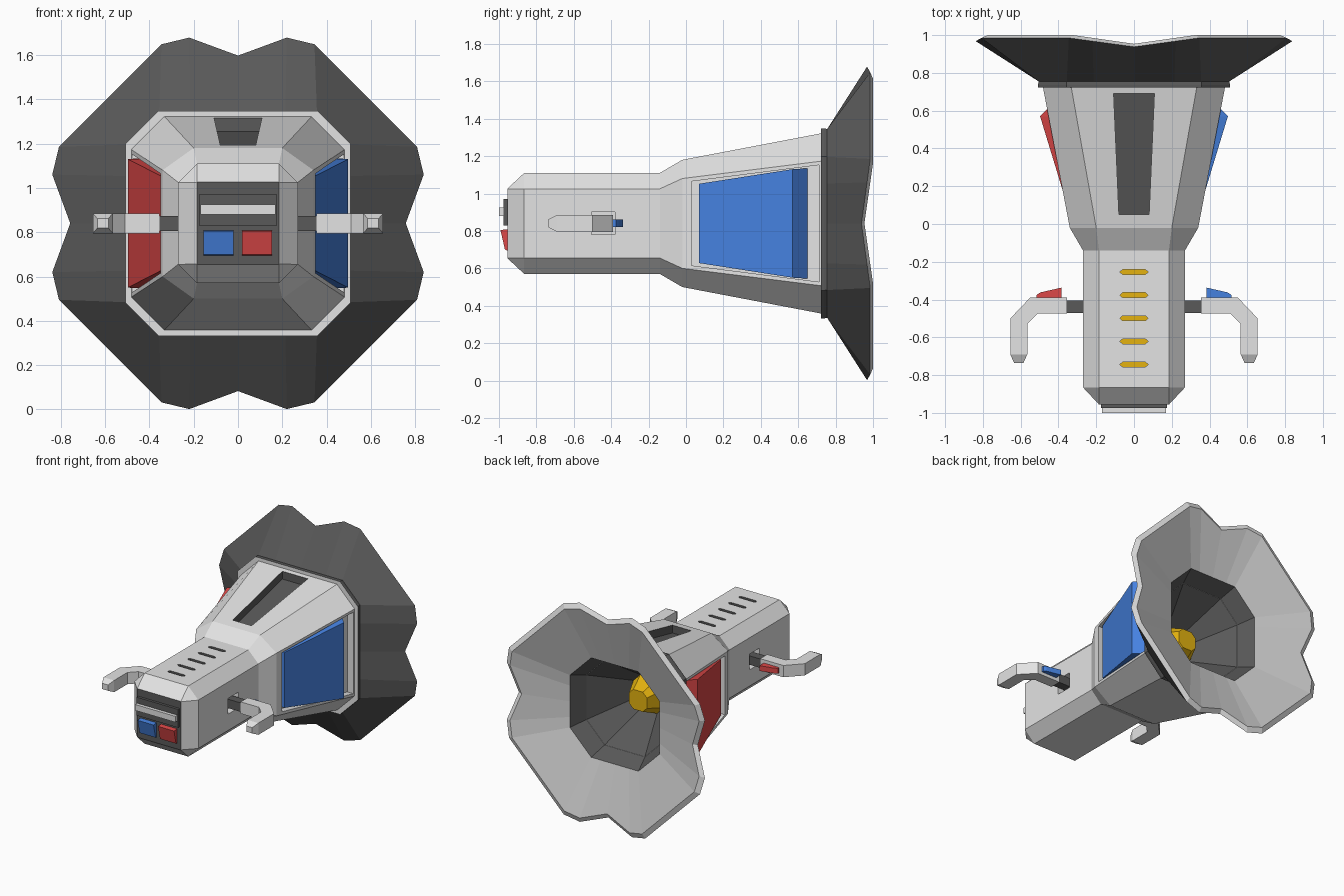
import bpy, bmesh

if "Cube" in bpy.data.objects:
    bpy.data.objects.remove(bpy.data.objects["Cube"])

CZ = 0.84  # height of the long axis


def mat(name, rgb):
    m = bpy.data.materials.new(name)
    m.diffuse_color = (*rgb, 1)
    m.use_nodes = True
    m.node_tree.nodes["Principled BSDF"].inputs["Base Color"].default_value = m.diffuse_color
    return m


LIGHT = mat("light_grey", (0.77, 0.77, 0.77))
MID = mat("mid_grey", (0.62, 0.62, 0.62))
DARK = mat("dark_grey", (0.10, 0.10, 0.10))
BLUE = mat("blue", (0.06, 0.22, 0.74))
RED = mat("red", (0.72, 0.065, 0.065))
YELLOW = mat("yellow", (0.78, 0.45, 0.005))


def loft(name, rings, mats, bands=None, caps=(0, 0), closed=False):
    """Skin a list of equal-length point rings; bands/caps give material indices."""
    bm = bmesh.new()
    vs = [[bm.verts.new(p) for p in r] for r in rings]
    n = len(rings[0])
    last = len(rings) if closed else len(rings) - 1
    for i in range(last):
        a, b = vs[i], vs[(i + 1) % len(rings)]
        for j in range(n):
            k = (j + 1) % n
            f = bm.faces.new((a[j], a[k], b[k], b[j]))
            f.material_index = bands[i] if bands else 0
    if not closed:
        for ring, c in ((vs[0], caps[0]), (vs[-1], caps[1])):
            bm.faces.new(ring).material_index = c
    bmesh.ops.recalc_face_normals(bm, faces=bm.faces)
    me = bpy.data.meshes.new(name)
    bm.to_mesh(me)
    bm.free()
    for m in mats:
        me.materials.append(m)
    ob = bpy.data.objects.new(name, me)
    bpy.context.collection.objects.link(ob)
    return ob


def rect(y, x0, x1, z0, z1):
    return [(x0, y, z0), (x1, y, z0), (x1, y, z1), (x0, y, z1)]


def box(name, x, y, z, m):
    return loft(name, [rect(y[0], *x, *z), rect(y[1], *x, *z)], [m])


def octagon(y, w, cx, cz=None):
    """Chamfered square: half size w, flats of half length cx (top) and cz (side)."""
    cz = cx if cz is None else cz
    q = [(cx, w), (w, cz), (w, -cz), (cx, -w)]
    q += [(-a, -b) for a, b in q]
    return [(a, y, CZ + b) for a, b in q]


def ring20(y, quad):
    """Repeat five quadrant points four times round the axis; y is one value or five."""
    ys = y if isinstance(y, (list, tuple)) else [y] * 5
    pts = []
    for r in range(4):
        for (a, b), yy in zip(quad, ys):
            for _ in range(r):
                a, b = b, -a
            pts.append((a, yy, CZ + b))
    return pts


def oct_quad(w, c):
    return [(0, w), (0.6 * c, w), (c, w), (w, c), (w, 0.6 * c)]


def cut(target, cutter):
    md = target.modifiers.new("cut", 'BOOLEAN')
    md.operation = 'DIFFERENCE'
    md.solver = 'EXACT'
    md.material_mode = 'TRANSFER'
    md.object = cutter
    bpy.context.view_layer.objects.active = target
    bpy.ops.object.modifier_apply(modifier=md.name)
    bpy.data.objects.remove(cutter)


# Main body: grip, flared housing, inner cavity and yellow core
body = loft("body", [
    octagon(-0.955, 0.186, 0.184),
    octagon(-0.865, 0.27, 0.185),
    octagon(-0.14, 0.27, 0.185),
    octagon(-0.02, 0.34, 0.20, 0.24),
    octagon(0.74, 0.485, 0.335),
    octagon(0.74, 0.323, 0.17),
    octagon(0.45, 0.13, 0.07),
    octagon(0.58, 0.075, 0.04),
], [LIGHT, DARK, YELLOW], bands=[0, 0, 0, 0, 0, 1, 2], caps=(1, 2))


# Long dark recess on top of the housing
def top_z(y):
    return CZ + 0.34 + (y + 0.02) * 0.145 / 0.76


cut(body, loft("recess_cutter", [
    rect(y, -w, w, top_z(y) - 0.06, top_z(y) + 0.05)
    for y, w in ((0.05, 0.08), (0.69, 0.108))], [DARK]))

# Vent slots with yellow floors
for i in range(5):
    y = -0.254 - 0.1225 * i
    hexa = [(-0.075, 0), (-0.06, 0.013), (0.06, 0.013),
            (0.075, 0), (0.06, -0.013), (-0.06, -0.013)]
    cut(body, loft("vent_cutter", [[(a, y + b, z) for a, b in hexa] for z in (1.06, 1.15)],
                   [DARK, YELLOW], caps=(1, 0)))

# Square sockets for the side arms, and shallow bays for the side panels
for s in (-1, 1):
    cut(body, box("socket_cutter", sorted((s * 0.22, s * 0.32)), (-0.505, -0.38),
                  (CZ - 0.06, CZ + 0.06), LIGHT))
    cut(body, loft("bay_cutter", [
        rect(y, s * (x - 0.05), s * (x + 0.05), CZ - h, CZ + h)
        for y, x, h in ((0.03, 0.349, 0.225), (0.71, 0.479, 0.312))], [LIGHT]))

# Flange between housing and horn
loft("flange", [octagon(0.722, 0.508, 0.358), octagon(0.737, 0.508, 0.358),
                octagon(0.737, 0.40, 0.28), octagon(0.722, 0.40, 0.28)],
     [LIGHT, DARK], bands=[1, 0, 0, 0], closed=True)

# Four-lobed horn: dark outside, light rim, grey inside, dark throat
petal = [(0, 0.757), (0.22, 0.838), (0.345, 0.808), (0.808, 0.345), (0.838, 0.22)]
petal_y = [0.938, 0.968, 0.985, 0.985, 0.968]
rim = [(a * 0.955, b * 0.955) for a, b in petal]
loft("horn", [
    ring20(0.737, oct_quad(0.508, 0.358)),
    ring20(0.755, oct_quad(0.505, 0.356)),
    ring20(petal_y, petal),
    ring20([y + 0.016 for y in petal_y], rim),
    ring20(0.86, oct_quad(0.38, 0.20)),
    ring20(0.737, oct_quad(0.323, 0.17)),
], [DARK, LIGHT, MID], bands=[0, 0, 1, 2, 0, 0], closed=True)

# Control panel on the front end
box("panel_plate", (-0.175, 0.175), (-0.975, -0.95), (0.83, 0.97), DARK)
box("panel_bar", (-0.17, 0.17), (-1.0, -0.96), (0.88, 0.925), LIGHT)
for name, x0, m in (("blue_button", -0.155, BLUE), ("red_button", 0.018, RED)):
    x1 = x0 + 0.135
    loft(name, [
        [(x0, -0.94, 0.69), (x1, -0.94, 0.69), (x1, -0.94, 0.81), (x0, -0.94, 0.81)],
        [(x0, -0.968, 0.70), (x1, -0.968, 0.70), (x1, -0.992, 0.805), (x0, -0.992, 0.805)],
    ], [m])

# Parts repeated on each side: arm, stub, trigger and coloured panel
arm_path = [((0.355, -0.475), (0.355, -0.39), 0.045),
            ((0.51, -0.475), (0.55, -0.39), 0.045),
            ((0.565, -0.53), (0.655, -0.50), 0.045),
            ((0.565, -0.69), (0.655, -0.69), 0.045),
            ((0.585, -0.735), (0.635, -0.735), 0.022)]
for s, side, m in ((1, "right", BLUE), (-1, "left", RED)):
    loft(side + "_arm", [
        [(s * p[0], p[1], CZ - h), (s * q[0], q[1], CZ - h),
         (s * q[0], q[1], CZ + h), (s * p[0], p[1], CZ + h)]
        for p, q, h in arm_path], [LIGHT])
    box(side + "_arm_stub", sorted((s * 0.21, s * 0.36)), (-0.47, -0.405),
        (CZ - 0.034, CZ + 0.034), DARK)
    trigger = [(0.385, -0.40), (0.515, -0.40), (0.515, -0.375), (0.495, -0.362), (0.385, -0.337)]
    loft(side + "_trigger", [[(s * x, y, CZ + h) for x, y in trigger]
                             for h in (-0.02, 0.02)], [m])
    loft(side + "_panel", [
        rect(y, s * x0, s * x, CZ - h, CZ + h)
        for y, x0, x, h in ((0.07, 0.30, 0.345, 0.212), (0.57, 0.39, 0.497, 0.29),
                            (0.65, 0.40, 0.42, 0.295))], [m])
